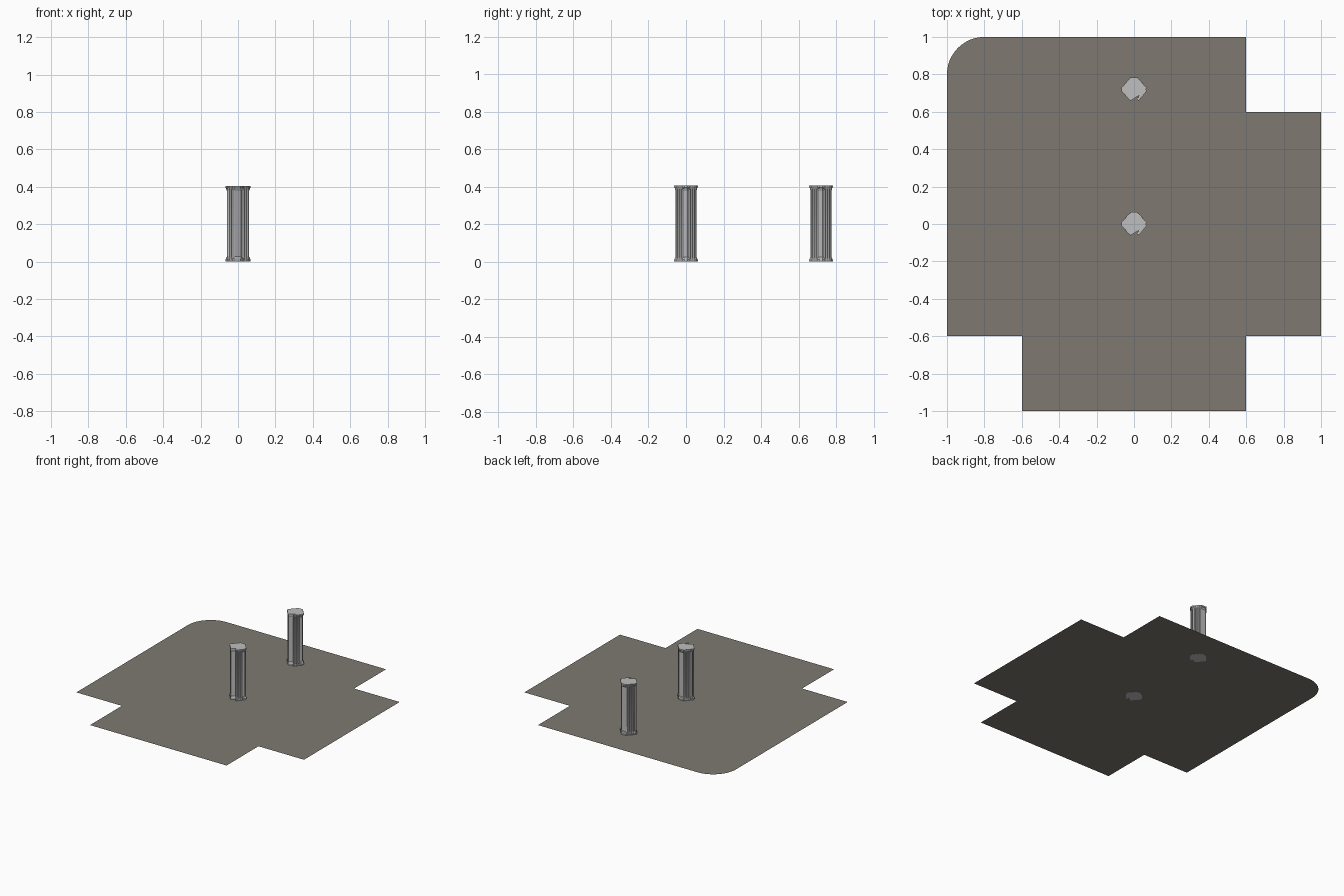
import bpy, bmesh, math

if "Cube" in bpy.data.objects:
    bpy.data.objects.remove(bpy.data.objects["Cube"])


def material(name, rgb):
    m = bpy.data.materials.new(name)
    m.diffuse_color = (*rgb, 1)
    m.use_nodes = True
    m.node_tree.nodes["Principled BSDF"].inputs["Base Color"].default_value = m.diffuse_color
    return m


def finish(bm, name, mat):
    me = bpy.data.meshes.new(name)
    bm.to_mesh(me)
    bm.free()
    ob = bpy.data.objects.new(name, me)
    bpy.context.collection.objects.link(ob)
    me.materials.append(mat)
    return ob


def loft(bm, outline, cx, cy, levels):
    """Stack scaled copies of an outline about (cx, cy); cap both ends."""
    rings = [[bm.verts.new((cx + x * s, cy + y * s, z)) for x, y in outline]
             for z, s in levels]
    n = len(outline)
    for a, b in zip(rings, rings[1:]):
        for i in range(n):
            j = (i + 1) % n
            bm.faces.new((a[i], a[j], b[j], b[i]))
    bm.faces.new(rings[0][::-1])
    bm.faces.new(rings[-1])


stone = material("pale grey stone", (0.52, 0.52, 0.53))
paving = material("brown grey paving", (0.21, 0.19, 0.165))

# Floor sheet: notched on three corners, rounded on the fourth
outline = [(-0.6, -1), (0.6, -1), (0.6, -0.6), (1, -0.6), (1, 0.6), (0.6, 0.6), (0.6, 1)]
for i in range(13):
    a = math.pi / 2 * (1 + i / 12)
    outline.append((-0.8 + 0.2 * math.cos(a), 0.8 + 0.2 * math.sin(a)))
outline += [(-1, -0.6), (-0.6, -0.6)]
bm = bmesh.new()
bm.faces.new([bm.verts.new((x, y, 0.001)) for x, y in outline])
finish(bm, "floor", paving)

# Stepped plan of the pier: one quadrant, mirrored into a closed outline
quad = [(0.068, 0.008), (0.060, 0.019), (0.051, 0.019), (0.051, 0.030), (0.041, 0.030),
        (0.041, 0.042), (0.031, 0.042), (0.031, 0.053), (0.022, 0.053), (0.022, 0.063)]
left = [(-x, y) for x, y in reversed(quad)]
plan = quad + left + [(-x, -y) for x, y in quad] + [(-x, -y) for x, y in reversed(left)]

# Moulded base and capital heights with their widths
H = 0.405
pier_levels = [(0, 1), (0.012, 1), (0.016, 0.95), (0.022, 0.93), (0.026, 0.86),
               (H - 0.026, 0.86), (H - 0.02, 0.93), (H - 0.014, 0.94),
               (H - 0.01, 1), (H, 1)]
shaft_levels = [(0, 1.3), (0.014, 1.3), (0.02, 1.0), (H - 0.02, 1.0),
                (H - 0.012, 1.3), (H, 1.3)]
circle = [(0.0058 * math.cos(i * math.pi / 4), 0.0058 * math.sin(i * math.pi / 4))
          for i in range(8)]

for label, py in (("centre", 0), ("back", 0.72)):
    bm = bmesh.new()
    loft(bm, plan, 0, py, pier_levels)
    finish(bm, label + "_pier", stone)

    # Slim round shafts tucked into the steps on the diagonals
    bm = bmesh.new()
    for sx in (-1, 1):
        for sy in (-1, 1):
            for x, y in ((0.048, 0.020), (0.039, 0.031), (0.030, 0.041), (0.022, 0.050)):
                loft(bm, circle, sx * x, py + sy * y, shaft_levels)
    ob = finish(bm, label + "_slim_shafts", stone)
    bpy.context.view_layer.objects.active = ob
    ob.select_set(True)
    bpy.ops.object.shade_smooth_by_angle(angle=math.radians(50))
    ob.select_set(False)
